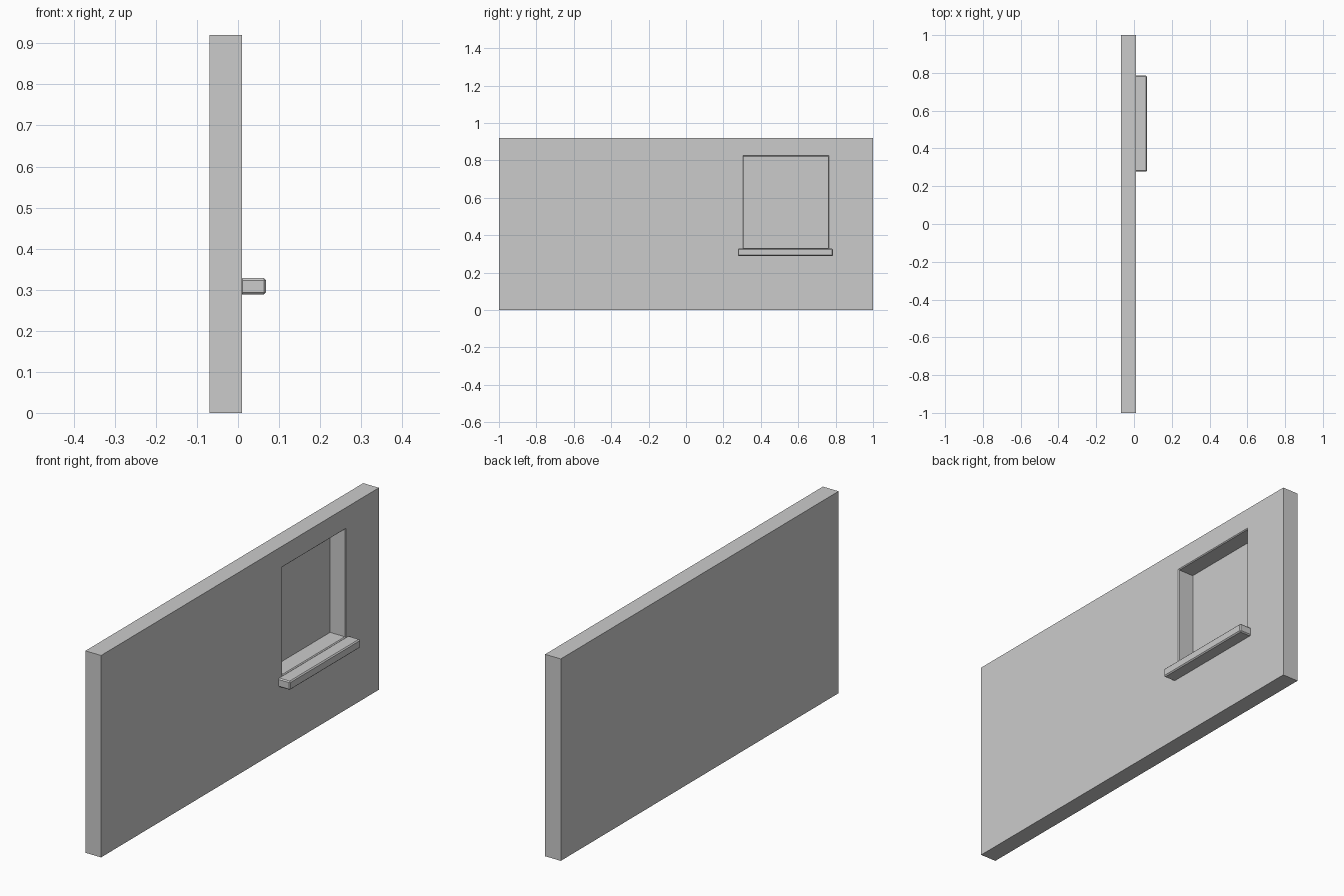
import bpy
import bmesh

if "Cube" in bpy.data.objects:
    bpy.data.objects.remove(bpy.data.objects["Cube"])

BACK, FRONT = -0.069, 0.01


def rect(bm, x, y0, y1, z0, z1):
    return [bm.verts.new((x, y, z)) for y, z in ((y0, z0), (y1, z0), (y1, z1), (y0, z1))]


def finish(bm, name):
    bmesh.ops.recalc_face_normals(bm, faces=bm.faces[:])
    mesh = bpy.data.meshes.new(name)
    bm.to_mesh(mesh)
    bm.free()
    obj = bpy.data.objects.new(name, mesh)
    bpy.context.collection.objects.link(obj)
    return obj


# Wall with a deep window recess: successive rectangles joined by quads
bm = bmesh.new()
c = 0.004  # chamfer around the opening
y0, y1, z0, z1 = 0.308, 0.760, 0.332, 0.822
loops = [
    rect(bm, BACK, -1, 1, 0, 0.92),
    rect(bm, FRONT, -1, 1, 0, 0.92),
    rect(bm, FRONT, y0 - c, y1 + c, z0 - c, z1 + c),
    rect(bm, FRONT - c, y0, y1, z0, z1),
    rect(bm, BACK + 0.001, y0, y1, z0, z1),
]
for a, b in zip(loops, loops[1:]):
    for i in range(4):
        j = (i + 1) % 4
        bm.faces.new((a[i], a[j], b[j], b[i]))
bm.faces.new(loops[0])
bm.faces.new(loops[-1])
finish(bm, "wall")

# Window sill: box with chamfered edges
bm = bmesh.new()
a = rect(bm, FRONT - 0.004, 0.277, 0.785, 0.288, 0.328)
b = rect(bm, 0.068, 0.277, 0.785, 0.288, 0.328)
for i in range(4):
    j = (i + 1) % 4
    bm.faces.new((a[i], a[j], b[j], b[i]))
bm.faces.new(a)
bm.faces.new(b)
sill = finish(bm, "window_sill")
bevel = sill.modifiers.new("chamfer", 'BEVEL')
bevel.width = 0.005
bevel.segments = 1
